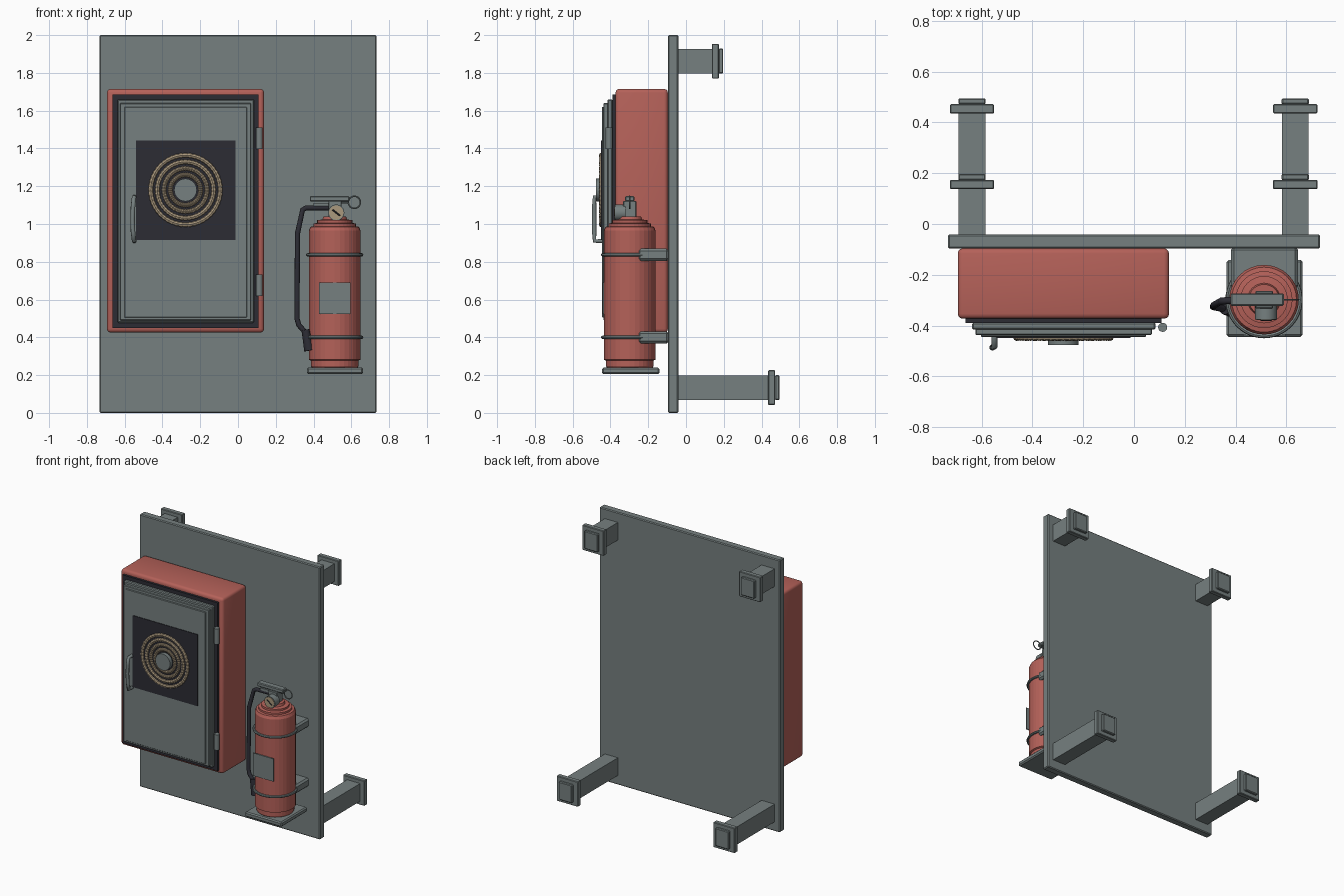
import bpy, bmesh, math
from mathutils import Vector

if "Cube" in bpy.data.objects:
    bpy.data.objects.remove(bpy.data.objects["Cube"])


def material(name, rgb):
    m = bpy.data.materials.new(name)
    m.diffuse_color = (*rgb, 1)
    m.use_nodes = True
    m.node_tree.nodes["Principled BSDF"].inputs["Base Color"].default_value = m.diffuse_color
    return m


GREY = material("steel grey", (0.18, 0.215, 0.215))
RED = material("safety red", (0.46, 0.12, 0.10))
DARK = material("black rubber", (0.025, 0.025, 0.034))
TAN = material("canvas tan", (0.40, 0.314, 0.205))


def finish(name, bm, mat, smooth=False):
    bmesh.ops.recalc_face_normals(bm, faces=bm.faces)
    me = bpy.data.meshes.new(name)
    bm.to_mesh(me)
    bm.free()
    ob = bpy.data.objects.new(name, me)
    bpy.context.collection.objects.link(ob)
    me.materials.append(mat)
    if smooth:
        bpy.ops.object.select_all(action='DESELECT')
        ob.select_set(True)
        bpy.context.view_layer.objects.active = ob
        bpy.ops.object.shade_smooth_by_angle(angle=math.radians(35))
    return ob


def box(name, x, y, z, mat, bevel=0.0, segments=1):
    """Box from (min, max) pairs along each axis."""
    bm = bmesh.new()
    bmesh.ops.create_cube(bm, size=1)
    for v in bm.verts:
        v.co = [(a + b) / 2 + c * (b - a) for (a, b), c in zip((x, y, z), v.co)]
    if bevel:
        bmesh.ops.bevel(bm, geom=bm.edges[:], offset=bevel, segments=segments,
                        profile=0.5, affect='EDGES')
    return finish(name, bm, mat, segments > 1)


def rod(name, p, q, r1, mat, r2=None, sides=16):
    """Cylinder or cone between two points."""
    p, q = Vector(p), Vector(q)
    bm = bmesh.new()
    bmesh.ops.create_cone(bm, cap_ends=True, segments=sides, radius1=r1,
                          radius2=r1 if r2 is None else r2, depth=(q - p).length)
    bm.transform((q - p).to_track_quat('Z', 'Y').to_matrix().to_4x4())
    bmesh.ops.translate(bm, verts=bm.verts, vec=(p + q) / 2)
    return finish(name, bm, mat, True)


def ring(name, centre, axis, major, minor, mat, n=48, m=8, ripple=0.0):
    """Torus about the y or z axis, optionally with a ribbed tube."""
    bm = bmesh.new()
    loops = []
    for i in range(n):
        a = 2 * math.pi * i / n
        t = minor * (1 - ripple * (i % 2))
        loop = []
        for j in range(m):
            b = 2 * math.pi * j / m
            r, h = major + t * math.cos(b), t * math.sin(b)
            u, v = r * math.cos(a), r * math.sin(a)
            co = (u, h, v) if axis == 'Y' else (u, v, h)
            loop.append(bm.verts.new(Vector(co) + Vector(centre)))
        loops.append(loop)
    for i in range(n):
        p, q = loops[i], loops[(i + 1) % n]
        for j in range(m):
            k = (j + 1) % m
            bm.faces.new((p[j], q[j], q[k], p[k]))
    return finish(name, bm, mat, not ripple)


def tube(name, points, r, mat, sides=3):
    """Round tube along a polyline, converted to a mesh."""
    cu = bpy.data.curves.new(name, 'CURVE')
    cu.dimensions = '3D'
    cu.bevel_depth, cu.bevel_resolution, cu.use_fill_caps = r, sides, True
    sp = cu.splines.new('POLY')
    sp.points.add(len(points) - 1)
    for pt, co in zip(sp.points, points):
        pt.co = (*co, 1)
    ob = bpy.data.objects.new(name, cu)
    bpy.context.collection.objects.link(ob)
    bpy.ops.object.select_all(action='DESELECT')
    ob.select_set(True)
    bpy.context.view_layer.objects.active = ob
    bpy.ops.object.convert(target='MESH')
    ob = bpy.context.object
    ob.data.materials.clear()
    ob.data.materials.append(mat)
    return ob


def lathe(name, centre, profile, mat, n=32):
    """Revolve (radius, height) pairs about a vertical axis."""
    bm = bmesh.new()
    rows = [[bm.verts.new((centre[0] + r * math.cos(2 * math.pi * i / n),
                           centre[1] + r * math.sin(2 * math.pi * i / n), z))
             for i in range(n)] for r, z in profile]
    for p, q in zip(rows, rows[1:]):
        for i in range(n):
            k = (i + 1) % n
            bm.faces.new((p[i], p[k], q[k], q[i]))
    bm.faces.new(rows[0])
    bm.faces.new(rows[-1])
    return finish(name, bm, mat)


# Back panel and its four stand-off legs
box("back_panel", (-0.733, 0.733), (-0.096, -0.041), (0, 2), GREY, 0.006)
for side, x in (("left", -0.638), ("right", 0.635)):
    for level, z, end in (("lower", 0.134, 0.495), ("upper", 1.862, 0.197)):
        n = f"{side}_{level}_"
        box(n + "leg", (x - 0.053, x + 0.053), (-0.042, end - 0.05), (z - 0.065, z + 0.065), GREY)
        box(n + "flange", (x - 0.087, x + 0.087), (end - 0.06, end - 0.023),
            (z - 0.092, z + 0.092), GREY, 0.004)
        box(n + "foot_pad", (x - 0.054, x + 0.054), (end - 0.024, end),
            (z - 0.066, z + 0.066), GREY, 0.005)

# Hose cabinet: shell, seal and stepped door
box("cabinet", (-0.694, 0.138), (-0.373, -0.096), (0.425, 1.715), RED, 0.02, 3)
box("door_seal", (-0.664, 0.108), (-0.39, -0.36), (0.45, 1.685), DARK)
box("door_frame", (-0.638, 0.085), (-0.416, -0.388), (0.477, 1.66), GREY, 0.006)
box("door_panel", (-0.625, 0.07), (-0.438, -0.41), (0.49, 1.64), GREY, 0.004)
box("door_raised_face", (-0.602, 0.047), (-0.445, -0.43), (0.505, 1.62), GREY, 0.003)
for z in (0.675, 1.453):
    rod("door_hinge", (0.113, -0.407, z - 0.057), (0.113, -0.407, z + 0.057), 0.018, GREY)

# Door handle with a slight bow
hx = -0.55
tube("door_handle", [(hx, -0.44, 0.91), (hx, -0.484, 0.91), (hx - 0.006, -0.486, 0.96),
                     (hx - 0.008, -0.486, 1.025), (hx - 0.006, -0.486, 1.09),
                     (hx, -0.484, 1.143), (hx, -0.44, 1.143)], 0.012, GREY)

# Window with coiled hose and hub
cx, cz = -0.278, 1.18
box("window", (-0.541, -0.014), (-0.449, -0.444), (0.916, 1.442), DARK)
for r in (0.184, 0.149, 0.114, 0.08):
    ring("hose_coil", (cx, -0.446, cz), 'Y', r, 0.0145, TAN, 96, 8, 0.2)
rod("hose_hub", (cx, -0.44, cz), (cx, -0.477, cz), 0.06, GREY, sides=32)

# Fire extinguisher body
ex, ey = 0.512, -0.298
lathe("extinguisher_body", (ex, ey),
      [(0.12, 0.238), (0.126, 0.248), (0.126, 0.277), (0.137, 0.282), (0.137, 0.965),
       (0.128, 0.985), (0.112, 0.988), (0.112, 1.002), (0.093, 1.006), (0.093, 1.02),
       (0.065, 1.024), (0.06, 1.04)], RED)
box("extinguisher_label", (0.43, 0.596), (-0.442, -0.434), (0.523, 0.69), GREY)

# Shelf, wall brackets and straps
box("extinguisher_shelf", (0.365, 0.663), (-0.444, -0.141), (0.205, 0.241), GREY, 0.008)
for z in (0.837, 0.4):
    box("wall_bracket", (0.382, 0.646), (-0.255, -0.09), (z - 0.032, z + 0.032), GREY, 0.012)
    ring("strap", (ex, ey, z), 'Z', 0.143, 0.009, GREY)

# Valve, lever, gauge and safety pin
box("valve_block", (0.478, 0.548), (-0.333, -0.263), (1.03, 1.122), GREY, 0.004)
box("lower_lever", (0.40, 0.545), (-0.315, -0.28), (1.095, 1.112), GREY)
box("upper_lever", (0.38, 0.59), (-0.322, -0.273), (1.12, 1.148), GREY, 0.005)
rod("gauge_case", (0.52, -0.32, 1.06), (0.52, -0.376, 1.06), 0.043, GREY, sides=24)
rod("gauge_face", (0.52, -0.37, 1.06), (0.52, -0.379, 1.06), 0.038, TAN, sides=24)
rod("gauge_needle", (0.50, -0.379, 1.076), (0.54, -0.379, 1.044), 0.004, DARK, sides=6)
rod("safety_pin", (0.53, ey, 1.113), (0.585, ey, 1.113), 0.005, GREY, sides=8)
ring("pin_ring", (0.616, ey, 1.115), 'Y', 0.032, 0.004, GREY, 32, 6)

# Discharge hose and nozzle
tube("discharge_hose", [(0.49, -0.298, 1.085), (0.36, -0.302, 1.085), (0.342, -0.304, 1.075),
                        (0.315, -0.32, 0.95), (0.312, -0.325, 0.5), (0.322, -0.328, 0.465),
                        (0.362, -0.335, 0.42)], 0.014, DARK)
rod("nozzle", (0.357, -0.335, 0.44), (0.377, -0.338, 0.33), 0.021, DARK, 0.027)
